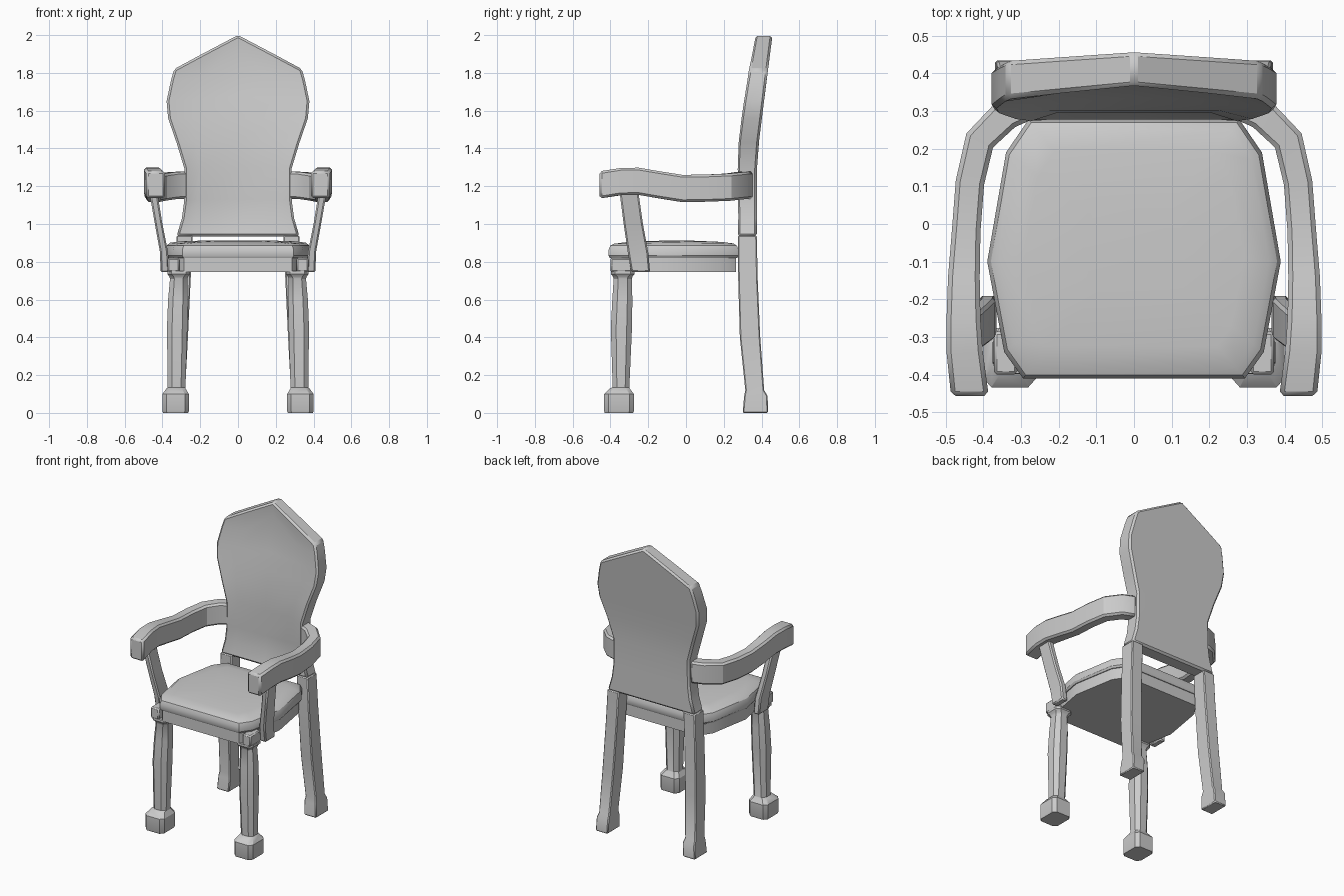
import bpy, bmesh, math
from mathutils import Vector

if "Cube" in bpy.data.objects:
    bpy.data.objects.remove(bpy.data.objects["Cube"])


def finish(name, bm, mirror=False, bevel=0.0, segs=1):
    bmesh.ops.recalc_face_normals(bm, faces=bm.faces)
    me = bpy.data.meshes.new(name)
    bm.to_mesh(me)
    bm.free()
    ob = bpy.data.objects.new(name, me)
    bpy.context.collection.objects.link(ob)
    bpy.ops.object.select_all(action='DESELECT')
    ob.select_set(True)
    bpy.context.view_layer.objects.active = ob
    bpy.ops.object.shade_smooth_by_angle(angle=math.radians(30))
    if bevel:
        m = ob.modifiers.new("bevel", 'BEVEL')
        m.width, m.segments = bevel, segs
        m.limit_method, m.angle_limit = 'ANGLE', math.radians(45)
    if mirror:
        m = ob.modifiers.new("mirror", 'MIRROR')
        m.use_mirror_merge = False
    return ob


def loft(name, rings, **kw):
    """Skin a stack of equal-length closed rings and cap both ends."""
    bm = bmesh.new()
    vs = [[bm.verts.new(p) for p in r] for r in rings]
    n = len(vs[0])
    for a, b in zip(vs, vs[1:]):
        for i in range(n):
            j = (i + 1) % n
            bm.faces.new((a[i], a[j], b[j], b[i]))
    bm.faces.new(vs[0])
    bm.faces.new(vs[-1])
    return finish(name, bm, **kw)


def rect(x0, x1, y0, y1, z):
    return [(x0, y0, z), (x1, y0, z), (x1, y1, z), (x0, y1, z)]


def octagon(cx, cy, z, hx, hy, k):
    """Square with corners cut; k is the flat fraction."""
    pts = [(1, k), (k, 1), (-k, 1), (-1, k), (-1, -k), (-k, -1), (k, -1), (1, -k)]
    return [(cx + hx * a, cy + hy * b, z) for a, b in pts]


def interp(table, z):
    for (z0, a), (z1, b) in zip(table, table[1:]):
        if z <= z1:
            return a + (b - a) * (z - z0) / (z1 - z0)
    return table[-1][1]


# Backrest: grid with a recessed front panel, leaning back towards the top
FRONT = [(.9, .275), (1.28, .27), (1.4, .272), (1.6, .297), (1.8, .33), (2.0, .366)]
BACK = [(.9, .375), (1.28, .375), (1.4, .382), (1.6, .407), (1.8, .432), (2.0, .458)]
# outer x, outer z, inner x, inner z, centre z, recess depth
ROWS = [(.325, .935, .23, .935, .935, 0), (.297, 1.03, .225, 1.03, 1.03, .022),
        (.285, 1.12, .215, 1.13, 1.13, .025), (.283, 1.29, .205, 1.30, 1.30, .025),
        (.325, 1.43, .225, 1.44, 1.44, .025), (.37, 1.56, .235, 1.56, 1.56, .025),
        (.378, 1.65, .225, 1.66, 1.68, .025), (.355, 1.76, .185, 1.775, 1.91, .025),
        (.338, 1.82, .19, 1.90, 2.0, 0)]
bm = bmesh.new()
grids = []
for table, front in ((FRONT, 1), (BACK, 0)):
    g = []
    for xo, zo, xi, zi, zc, d in ROWS:
        row = [(-xo, zo, 0), (-xi, zi, d), (0, zc, d), (xi, zi, d), (xo, zo, 0)]
        g.append([bm.verts.new((x, interp(table, z) + front * dd, z)) for x, z, dd in row])
    for a, b in zip(g, g[1:]):
        for i in range(4):
            bm.faces.new((a[i], a[i + 1], b[i + 1], b[i]))
    grids.append(g)
rims = [g[0] + [r[-1] for r in g[1:-1]] + g[-1][::-1] + [r[0] for r in g[-2:0:-1]] for g in grids]
f, b = rims
for i in range(len(f)):
    j = (i + 1) % len(f)
    bm.faces.new((f[i], f[j], b[j], b[i]))
finish("backrest", bm, bevel=.012)

# Back legs with flared feet
loft("back_leg", [rect(*r) for r in (
    (.28, .37, .30, .435, 0), (.275, .365, .308, .432, .09), (.28, .36, .314, .414, .12),
    (.265, .35, .285, .393, .4), (.25, .335, .276, .379, .72), (.24, .325, .275, .375, .94))],
    mirror=True, bevel=.006)

# Front legs: chamfered foot, swelling shaft, collar
loft("front_leg", [octagon(*r) for r in (
    (.33, -.355, 0, .066, .075, .7), (.33, -.355, .01, .07, .079, .7),
    (.33, -.355, .1, .07, .079, .7), (.328, -.35, .13, .05, .052, .6),
    (.325, -.344, .135, .047, .044, .5), (.322, -.342, .45, .054, .056, .5),
    (.318, -.337, .6, .052, .053, .5), (.314, -.335, .71, .046, .048, .5),
    (.314, -.335, .722, .05, .052, .55), (.314, -.335, .735, .06, .062, .65),
    (.314, -.335, .75, .06, .062, .65))], mirror=True)

# Seat frame and cushion share one outline
HALF = [(.295, -.41), (.345, -.34), (.39, -.10), (.34, .19), (.28, .278)]
OUTLINE = HALF + [(-x, y) for x, y in reversed(HALF)]


def seat_ring(s, z, crown=0):
    return [(x * s, -.065 + (y + .065) * s, z - crown * abs(y + .02)) for x, y in OUTLINE]


loft("seat_frame", [seat_ring(.965, .745), seat_ring(.965, .825)])
loft("seat_cushion", [seat_ring(.98, .82), seat_ring(1, .832), seat_ring(1, .862),
                      seat_ring(.975, .885), seat_ring(.92, .903, .02),
                      seat_ring(.75, .911, .02), seat_ring(.35, .914, .01)])

# Corner blocks over the front legs
loft("corner_block", [rect(.31, .372, -.40, -.285, z) for z in (.745, .82)],
     mirror=True, bevel=.008)

# Armrests swept along a bent, waving path: x, y, z centre, half width
ARM = [(.265, .322, 1.206, .038), (.34, .292, 1.204, .042), (.41, .222, 1.195, .04),
       (.436, .11, 1.19, .038), (.446, -.02, 1.188, .038), (.452, -.14, 1.207, .042),
       (.453, -.25, 1.226, .045), (.45, -.34, 1.225, .048), (.436, -.457, 1.207, .05)]
rings = []
for i, (x, y, z, w) in enumerate(ARM):
    p, q = ARM[max(i - 1, 0)], ARM[min(i + 1, len(ARM) - 1)]
    t = Vector((q[0] - p[0], q[1] - p[1])).normalized()
    nx, ny = -t.y * w, t.x * w
    if i == len(ARM) - 1:
        nx, ny = w, 0
    rings.append([(x + nx, y + ny, z - .072), (x - nx, y - ny, z - .072),
                  (x - nx, y - ny, z + .072), (x + nx, y + ny, z + .072)])
loft("armrest", rings, mirror=True, bevel=.012)

# Slanted arm supports running down to the seat frame
loft("arm_support", [rect(*r) for r in (
    (.365, .41, -.29, -.19, .745), (.37, .413, -.308, -.20, .85),
    (.40, .44, -.33, -.228, 1.0), (.428, .47, -.352, -.252, 1.17))],
    mirror=True, bevel=.008)
